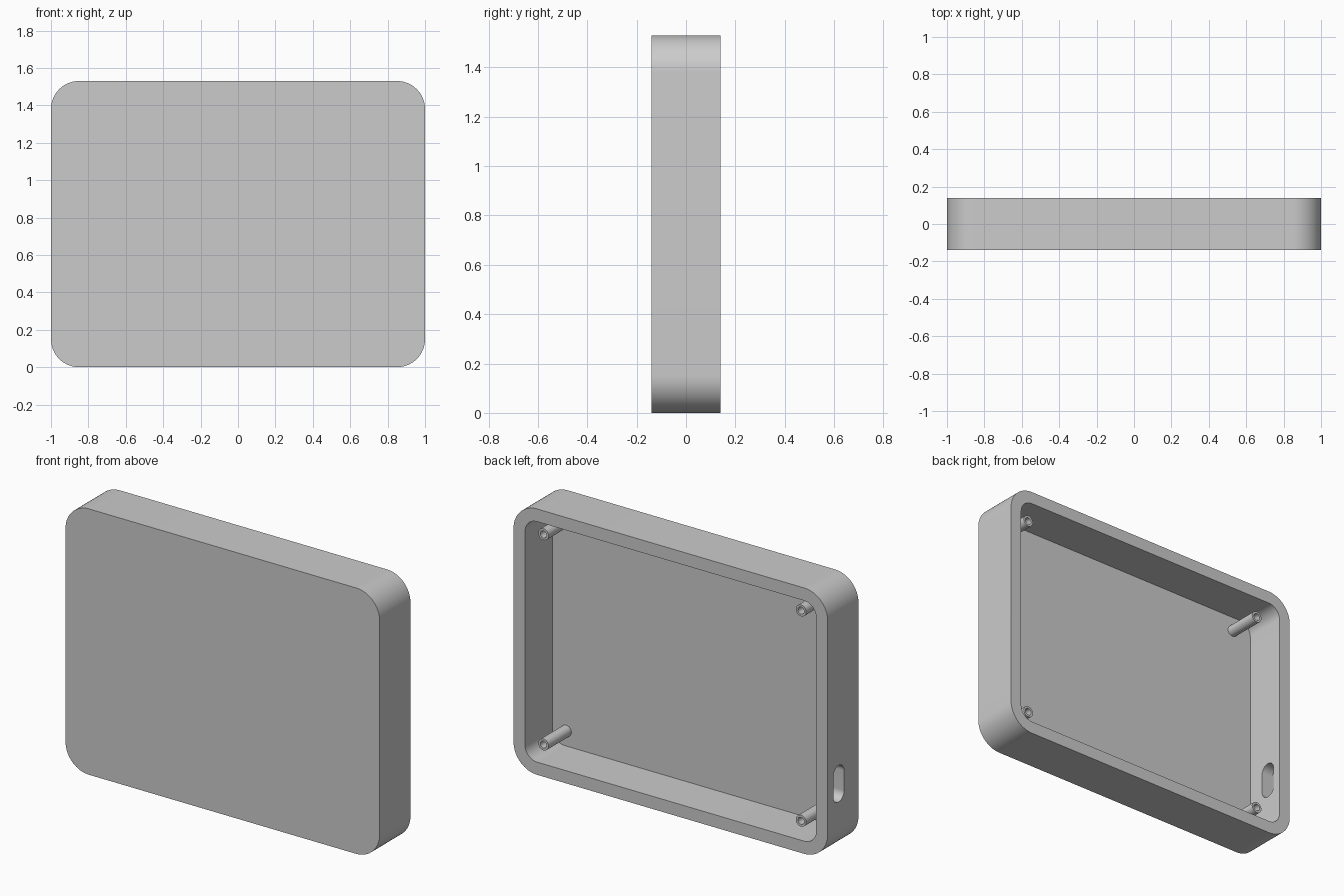
import bpy
import bmesh
from math import cos, sin, pi

W, D, H = 2.0, 0.28, 1.53      # overall size
WALL, FLOOR = 0.073, 0.03      # side wall and front panel thickness
MID = H / 2
BACK = D / 2
FLOOR_Y = -BACK + FLOOR

cube = bpy.data.objects.get("Cube")
if cube:
    bpy.data.objects.remove(cube, do_unlink=True)

grey = bpy.data.materials.new("light grey plastic")
grey.use_nodes = True
grey.diffuse_color = (0.6, 0.6, 0.6, 1)
grey.node_tree.nodes["Principled BSDF"].inputs["Base Color"].default_value = (0.6, 0.6, 0.6, 1)


def add_object(name, bm):
    bmesh.ops.recalc_face_normals(bm, faces=bm.faces)
    mesh = bpy.data.meshes.new(name)
    bm.to_mesh(mesh)
    bm.free()
    mesh.materials.append(grey)
    obj = bpy.data.objects.new(name, mesh)
    bpy.context.collection.objects.link(obj)
    return obj


def activate(obj):
    bpy.ops.object.select_all(action='DESELECT')
    obj.select_set(True)
    bpy.context.view_layer.objects.active = obj


def rounded_outline(w, h, r, steps=16):
    """Rounded rectangle around the origin, as (u, v) points."""
    points = []
    for k, (su, sv) in enumerate([(1, 1), (-1, 1), (-1, -1), (1, -1)]):
        for i in range(steps + 1):
            a = (k + i / steps) * pi / 2
            points.append((su * (w / 2 - r) + r * cos(a), sv * (h / 2 - r) + r * sin(a)))
    return points


def prism(name, outline, place, start, end):
    """Extrude an outline; place(u, v, t) turns it into a 3D point."""
    bm = bmesh.new()
    face = bm.faces.new([bm.verts.new(place(u, v, start)) for u, v in outline])
    new = bmesh.ops.extrude_face_region(bm, geom=[face])["geom"]
    shift = [b - a for a, b in zip(place(0, 0, start), place(0, 0, end))]
    bmesh.ops.translate(bm, vec=shift, verts=[g for g in new if isinstance(g, bmesh.types.BMVert)])
    bmesh.ops.remove_doubles(bm, verts=bm.verts, dist=0.0001)
    return add_object(name, bm)


def along_y(u, v, t):
    return (u, t, MID + v)


def at_slot(u, v, t):
    return (t, 0.04 + u, 0.405 + v)


# Case: rounded block, hollowed from the back, with a cable slot in one side
case = prism("case_shell", rounded_outline(W, H, 0.15), along_y, -BACK, BACK)
cutters = [
    prism("cavity_cutter", rounded_outline(W - 2 * WALL, H - 2 * WALL, 0.077), along_y, FLOOR_Y, BACK + 0.1),
    prism("slot_cutter", rounded_outline(0.098, 0.21, 0.0485), at_slot, -1.1, -0.85),
]
for cutter in cutters:
    cutter.hide_render = True
    cut = case.modifiers.new(cutter.name, 'BOOLEAN')
    cut.operation = 'DIFFERENCE'
    cut.solver = 'EXACT'
    cut.object = cutter
activate(case)
for cutter in cutters:
    bpy.ops.object.modifier_apply(modifier=cutter.name)
    bpy.data.objects.remove(cutter, do_unlink=True)
bpy.ops.object.shade_smooth_by_angle()


# Screw posts: hollow tubes standing on the inside of the front panel
def screw_post(name, x, z, outer=0.033, inner=0.02, sides=32):
    base, top = FLOOR_Y - 0.01, 0.097
    profile = [(outer, base), (outer, top), (inner, top), (inner, base)]
    bm = bmesh.new()
    rings = []
    for r, y in profile:
        angles = [2 * pi * i / sides for i in range(sides)]
        rings.append([bm.verts.new((x + r * cos(a), y, z + r * sin(a))) for a in angles])
    for k in range(len(rings)):
        a, b = rings[k], rings[(k + 1) % len(rings)]
        for i in range(sides):
            j = (i + 1) % sides
            bm.faces.new((a[i], a[j], b[j], b[i]))
    activate(add_object(name, bm))
    bpy.ops.object.shade_smooth_by_angle()


for side, x in (("left", 0.84), ("right", -0.80)):
    for level, z in (("lower", MID - 0.605), ("upper", MID + 0.605)):
        screw_post(f"{level}_{side}_screw_post", x, z)
